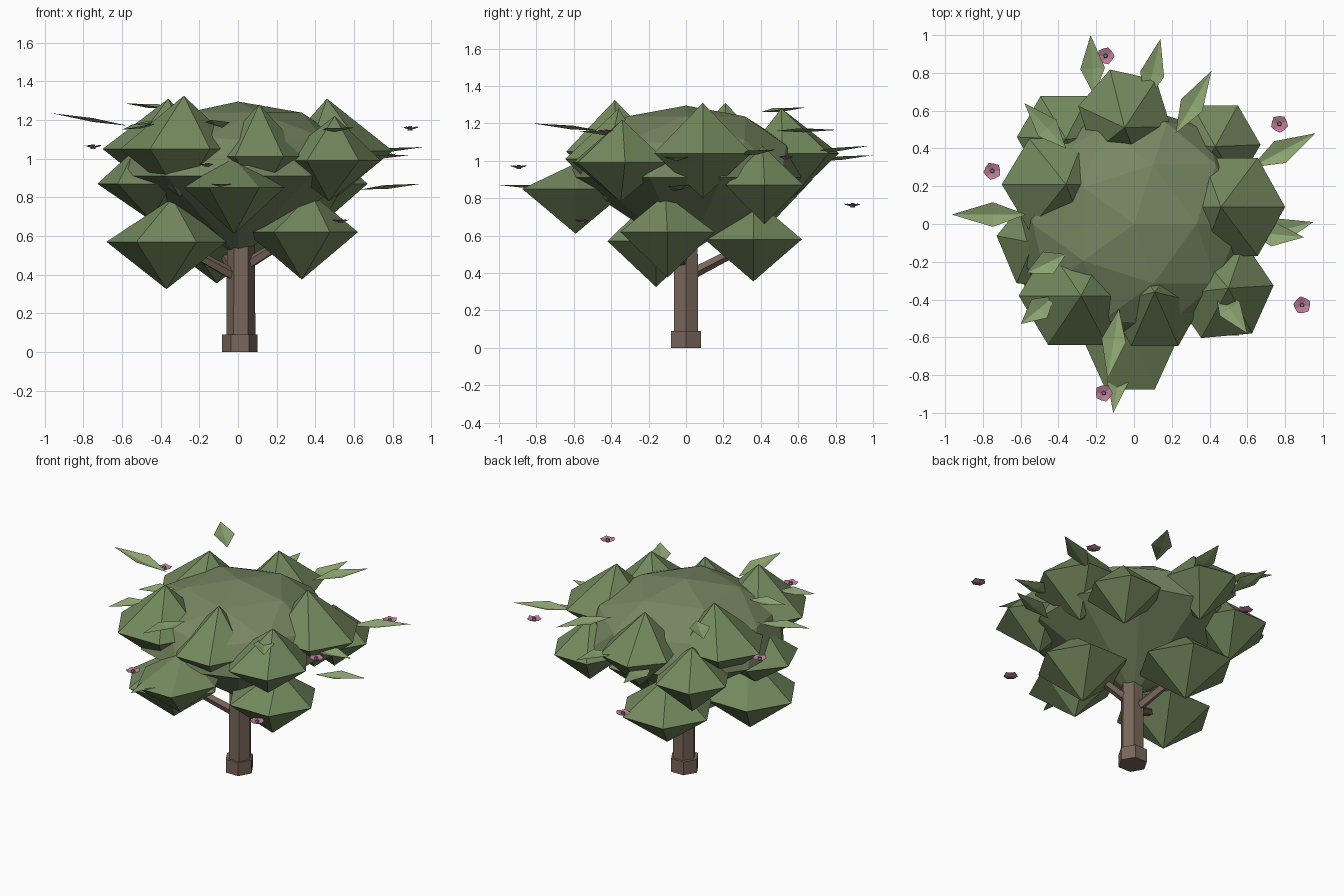
import bpy, bmesh, math
from mathutils import Vector

if "Cube" in bpy.data.objects:
    bpy.data.objects.remove(bpy.data.objects["Cube"])


def material(name, rgb):
    m = bpy.data.materials.new(name)
    m.diffuse_color = (*rgb, 1)
    m.use_nodes = True
    m.node_tree.nodes["Principled BSDF"].inputs["Base Color"].default_value = m.diffuse_color
    return m


BARK = material("bark", (0.19, 0.135, 0.105))
CANOPY = material("canopy", (0.18, 0.24, 0.12))
CLUMP = material("clump", (0.17, 0.25, 0.11))
LEAF = material("leaf", (0.27, 0.38, 0.17))
PETAL = material("petal", (0.50, 0.20, 0.32))
CENTRE = material("flower_centre", (0.25, 0.22, 0.2))


def finish(name, bm, mat):
    bmesh.ops.recalc_face_normals(bm, faces=bm.faces)
    me = bpy.data.meshes.new(name)
    bm.to_mesh(me)
    bm.free()
    me.materials.append(mat)
    ob = bpy.data.objects.new(name, me)
    bpy.context.collection.objects.link(ob)
    return ob


def rod(name, a, b, r1, r2, sides, mat):
    a, b = Vector(a), Vector(b)
    d = b - a
    bm = bmesh.new()
    bmesh.ops.create_cone(bm, cap_ends=True, segments=sides, radius1=r1, radius2=r2, depth=d.length)
    bmesh.ops.rotate(bm, verts=bm.verts, matrix=Vector((0, 0, 1)).rotation_difference(d).to_matrix())
    bmesh.ops.translate(bm, verts=bm.verts, vec=(a + b) / 2)
    return finish(name, bm, mat)


def hex_rod(name, x, z0, z1, r, r2):
    # hexagonal prism with corners on the x axis
    bm = bmesh.new()
    rings = [[bm.verts.new((x + q * math.cos(i * math.pi / 3), q * math.sin(i * math.pi / 3), z))
              for i in range(6)] for z, q in ((z0, r), (z1, r2))]
    for i in range(6):
        j = (i + 1) % 6
        bm.faces.new((rings[0][i], rings[0][j], rings[1][j], rings[1][i]))
    for ring in rings:
        bm.faces.new(ring)
    finish(name, bm, BARK)


# Trunk with wider foot
hex_rod("trunk_foot", 0.01, 0, 0.09, 0.092, 0.092)
hex_rod("trunk", 0.015, 0.05, 0.6, 0.075, 0.072)

# Branches reaching into the low clumps
for i, end in enumerate([(-0.3, -0.14, 0.55), (0.3, -0.09, 0.61), (-0.1, 0.33, 0.55)]):
    rod(f"branch_{i + 1}", (0.01, 0, 0.38 + 0.05 * (i == 1)), end, 0.032, 0.024, 5, BARK)

# Main canopy: faceted dome on top, plain cone underneath
bm = bmesh.new()
bmesh.ops.create_icosphere(bm, subdivisions=2, radius=1)
bmesh.ops.delete(bm, geom=[v for v in bm.verts if v.co.z < -0.1], context='VERTS')
rim = [e for e in bm.edges if e.is_boundary]
tip = bm.verts.new((0, 0, -1.08))
for e in rim:
    bm.faces.new((e.verts[0], e.verts[1], tip))
bmesh.ops.scale(bm, verts=bm.verts, vec=(0.63, 0.63, 0.385))
bmesh.ops.translate(bm, verts=bm.verts, vec=(0, 0, 0.91))
finish("main_canopy", bm, CANOPY)

# Foliage clumps: six-sided double pyramids
# (x, y, ring z, x radius, y radius, top x, top y, top z, bottom z)
clumps = [
    (-0.37, -0.16, 0.57, 0.31, 0.30, -0.34, -0.19, 0.795, 0.325),
    (0.33, -0.10, 0.62, 0.29, 0.29, 0.38, -0.11, 0.82, 0.375),
    (-0.11, 0.36, 0.58, 0.30, 0.30, -0.11, 0.36, 0.80, 0.355),
    (-0.02, -0.59, 0.85, 0.26, 0.33, -0.03, -0.54, 1.01, 0.61),
    (0.11, -0.42, 1.01, 0.25, 0.26, 0.11, -0.36, 1.28, 0.78),
    (-0.30, -0.38, 1.05, 0.31, 0.30, -0.28, -0.38, 1.325, 0.80),
    (-0.41, 0.21, 1.05, 0.29, 0.28, -0.36, 0.21, 1.31, 0.82),
    (-0.37, 0.46, 0.90, 0.25, 0.25, -0.36, 0.45, 1.10, 0.67),
    (-0.05, 0.57, 1.04, 0.25, 0.26, -0.05, 0.51, 1.28, 0.80),
    (0.43, 0.42, 0.87, 0.24, 0.24, 0.43, 0.41, 1.08, 0.66),
    (0.51, 0.09, 1.04, 0.29, 0.30, 0.46, 0.09, 1.31, 0.80),
    (0.47, -0.35, 0.99, 0.27, 0.28, 0.50, -0.34, 1.22, 0.78),
    (-0.45, -0.10, 0.87, 0.28, 0.27, -0.53, -0.10, 1.05, 0.68),
]
for n, (x, y, z, rx, ry, tx, ty, tz, bz) in enumerate(clumps):
    bm = bmesh.new()
    top, bot = bm.verts.new((tx, ty, tz)), bm.verts.new((x, y, bz))
    ring = []
    turn = math.radians({8: -12, 11: 5, 12: -8}.get(n, 0))
    for i in range(6):
        a = i * math.pi / 3 + turn
        ring.append(bm.verts.new((x + rx * math.cos(a), y + ry * math.sin(a), z)))
    for i in range(6):
        j = (i + 1) % 6
        bm.faces.new((top, ring[i], ring[j]))
        bm.faces.new((bot, ring[j], ring[i]))
    finish(f"foliage_clump_{n + 1}", bm, CLUMP)

# Loose folded leaves (base to tip)
leaves = [
    ((-0.57, 0.05, 1.17), (-0.965, 0.05, 1.235)), ((-0.21, 0.68, 1.00), (-0.23, 1.0, 1.03)),
    ((0.06, 0.64, 1.04), (0.14, 0.98, 1.08)), ((0.22, 0.48, 1.16), (0.41, 0.81, 1.165)),
    ((0.62, 0.30, 1.03), (0.96, 0.48, 1.06)), ((0.63, -0.07, 0.84), (0.95, 0.01, 0.87)),
    ((0.43, -0.34, 1.14), (0.60, -0.58, 1.16)), ((-0.06, -0.65, 0.85), (-0.11, -1.0, 0.87)),
    ((-0.08, -0.45, 1.16), (-0.14, -0.82, 1.20)), ((-0.42, -0.38, 1.18), (-0.60, -0.53, 1.15)),
    ((-0.36, -0.16, 1.19), (-0.57, -0.26, 1.17)), ((-0.36, 0.40, 1.26), (-0.58, 0.64, 1.285)),
    ((0.60, -0.04, 1.00), (0.90, -0.07, 1.02)),
]
for n, (a, b) in enumerate(leaves):
    a, b = Vector(a), Vector(b)
    d = b - a
    side = d.cross(Vector((0, 0, 1))).normalized() * 0.065
    mid = a + d * 0.45
    lift = Vector((0, 0, 0.01))
    bm = bmesh.new()
    base, rib, tip, l, r = [bm.verts.new(p) for p in (a, mid - lift, b, mid - side + lift, mid + side + lift)]
    for f in ((base, rib, l), (rib, tip, l), (base, r, rib), (rib, r, tip)):
        bm.faces.new(f)
    finish(f"leaf_{n + 1}", bm, LEAF)

# Small five-petalled flowers
flowers = [(-0.15, 0.89, 0.765), (0.77, 0.53, 1.02), (-0.75, 0.28, 1.065),
           (0.89, -0.43, 1.16), (0.53, -0.55, 0.68), (-0.16, -0.895, 0.97)]
for n, p in enumerate(flowers):
    p = Vector(p)
    bm = bmesh.new()
    core = bm.verts.new(p - Vector((0, 0, 0.012)))
    rim = []
    for i in range(10):
        a = i * math.pi / 5 + n
        q = 0.047 if i % 2 == 0 else 0.041
        rim.append(bm.verts.new(p + Vector((q * math.cos(a), q * math.sin(a), 0.006 if i % 2 == 0 else 0))))
    for i in range(10):
        bm.faces.new((core, rim[i], rim[(i + 1) % 10]))
    finish(f"flower_{n + 1}", bm, PETAL)
    rod(f"flower_centre_{n + 1}", p - Vector((0, 0, 0.014)), p + Vector((0, 0, 0.008)), 0.014, 0.01, 5, CENTRE)
